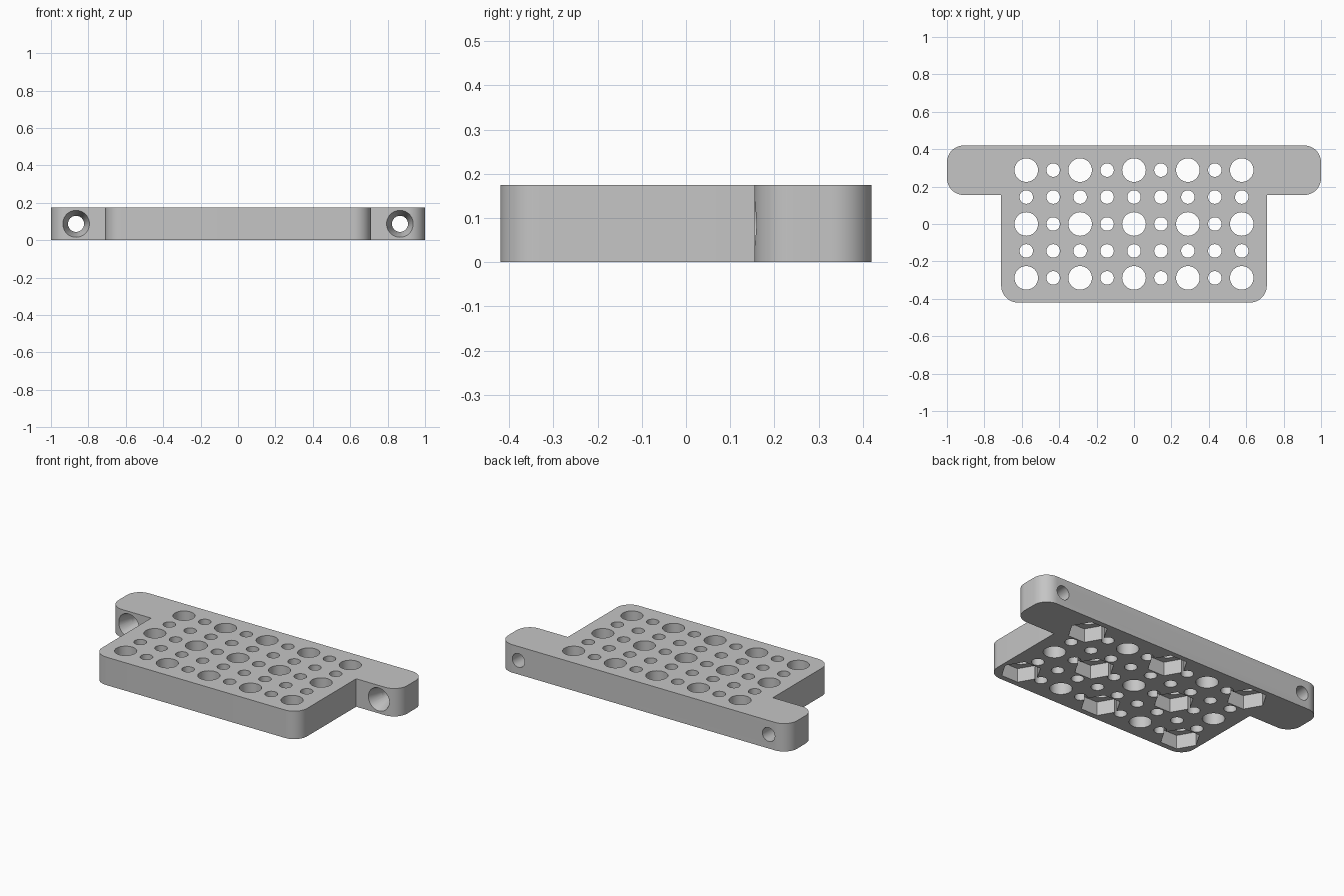
import bpy, bmesh, math
from mathutils import Matrix, Vector

HEIGHT = 0.175
PITCH = 0.144
BODY_X, BACK_Y, WING_Y = 0.71, 0.42, 0.155
CORNER = 0.09
SCREW_X = 0.866

cube = bpy.data.objects.get("Cube")
if cube:
    bpy.data.objects.remove(cube)

grey = bpy.data.materials.new("plain grey")
grey.use_nodes = True
colour = (0.56, 0.56, 0.56, 1)
grey.diffuse_color = colour
grey.node_tree.nodes["Principled BSDF"].inputs["Base Color"].default_value = colour


def make_object(name, bm):
    bmesh.ops.recalc_face_normals(bm, faces=bm.faces)
    mesh = bpy.data.meshes.new(name)
    bm.to_mesh(mesh)
    bm.free()
    mesh.materials.append(grey)
    obj = bpy.data.objects.new(name, mesh)
    bpy.context.collection.objects.link(obj)
    return obj


def arc(cx, cy, start, steps=12):
    """Quarter-circle corner, counter-clockwise from the start angle."""
    angles = [math.radians(start + 90 * i / steps) for i in range(steps + 1)]
    return [(cx + CORNER * math.cos(a), cy + CORNER * math.sin(a)) for a in angles]


def add_cone(bm, centre, r1, r2, depth, sides, rotation=Matrix()):
    bmesh.ops.create_cone(bm, cap_ends=True, segments=sides, radius1=r1, radius2=r2,
                          depth=depth, matrix=Matrix.Translation(centre) @ rotation)


def cut(target, cutter):
    mod = target.modifiers.new("cut", 'BOOLEAN')
    mod.operation = 'DIFFERENCE'
    mod.solver = 'EXACT'
    mod.object = cutter
    cutter.hide_render = True
    bpy.context.view_layer.objects.active = target
    bpy.ops.object.modifier_apply(modifier=mod.name)
    bpy.data.objects.remove(cutter)


# T-shaped plate: right half outline, mirrored to the left
half = arc(BODY_X - CORNER, -BACK_Y + CORNER, -90)
half += [(BODY_X, WING_Y)]
half += arc(1 - CORNER, WING_Y + CORNER, -90)
half += arc(1 - CORNER, BACK_Y - CORNER, 0)
outline = half + [(-x, y) for x, y in reversed(half)]
bm = bmesh.new()
base = bm.faces.new([bm.verts.new((x, y, 0)) for x, y in outline])
top = bmesh.ops.extrude_face_region(bm, geom=[base])
bmesh.ops.translate(bm, vec=(0, 0, HEIGHT),
                    verts=[v for v in top["geom"] if isinstance(v, bmesh.types.BMVert)])
plate = make_object("mounting_plate", bm)

# Through holes in the grid, nut pockets under every other large hole
holes, recesses = bmesh.new(), bmesh.new()
for i in range(-4, 5):
    for j in range(-2, 3):
        large = i % 2 == 0 and j % 2 == 0
        radius = 0.063 if large else 0.036
        x, y = i * PITCH, j * PITCH
        add_cone(holes, (x, y, HEIGHT / 2), radius, radius, HEIGHT * 2, 40)
        if large and (i // 2 + j // 2 + 1) % 2 == 0:
            turn = Matrix.Rotation(math.radians(30), 4, 'Z')
            # one vertex points along x
            bmesh_sides = 6
            add_cone(recesses, (x, y, 0.0), 0.114, 0.114, 0.172, bmesh_sides, turn)

# Countersunk screw holes through the wings
along_y = Matrix.Rotation(math.radians(-90), 4, 'X')
for side in (-1, 1):
    x, z = side * SCREW_X, HEIGHT / 2
    add_cone(holes, (x, 0.3, z), 0.043, 0.043, 0.4, 40, along_y)
    add_cone(recesses, (x, WING_Y + 0.045, z), 0.075, 0.040, 0.11, 40, along_y)

cut(plate, make_object("hole_cutter", holes))
cut(plate, make_object("recess_cutter", recesses))

# Smooth the round walls, keep edges crisp
bpy.ops.object.select_all(action='DESELECT')
plate.select_set(True)
bpy.context.view_layer.objects.active = plate
bpy.ops.object.shade_smooth_by_angle(angle=math.radians(25))
